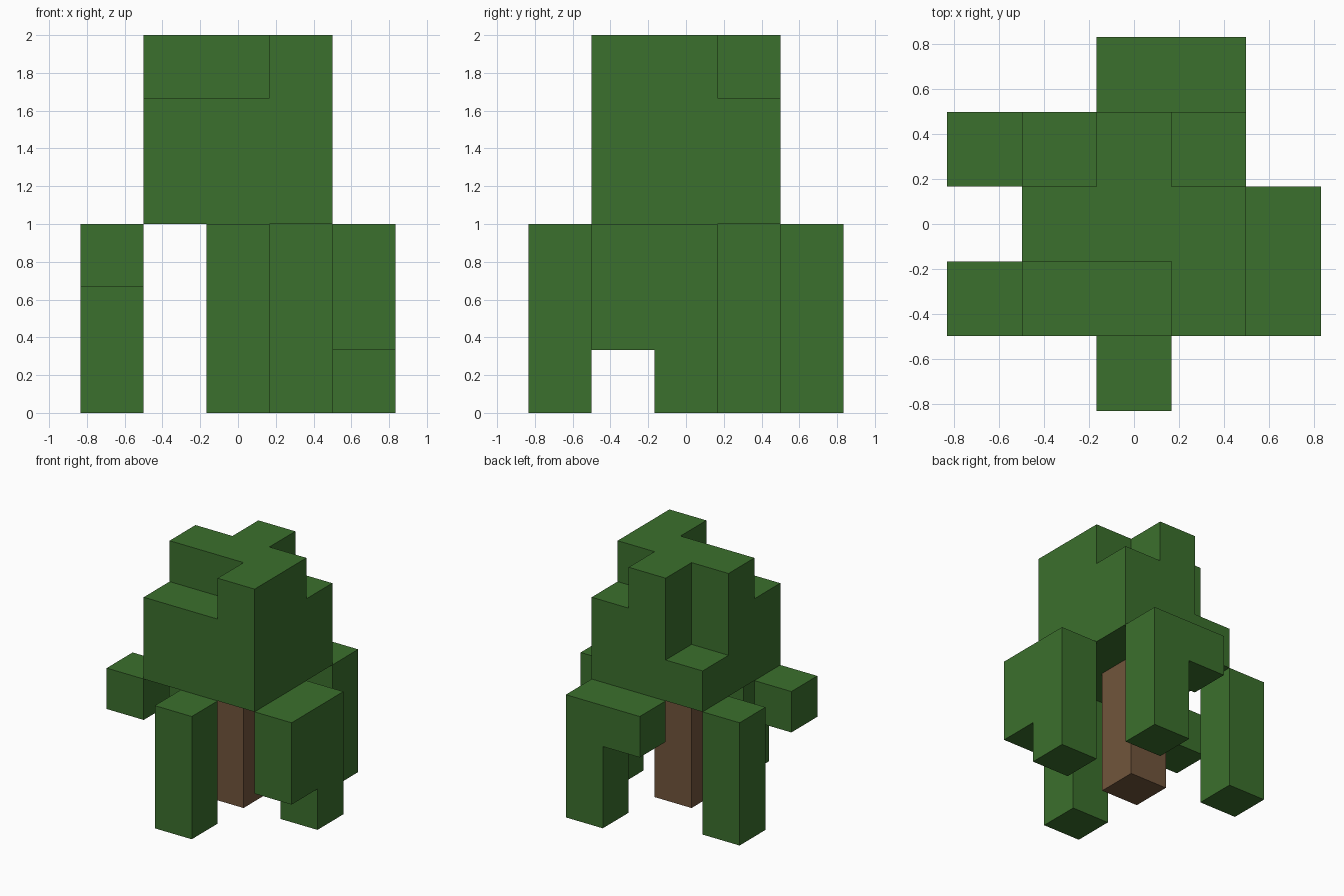
import bpy
import bmesh
from mathutils import Vector

cube = bpy.data.objects.get("Cube")
if cube:
    bpy.data.objects.remove(cube, do_unlink=True)

CELL = 1 / 3


def make_material(name, rgb):
    mat = bpy.data.materials.new(name)
    mat.use_nodes = True
    mat.diffuse_color = (*rgb, 1)
    mat.node_tree.nodes["Principled BSDF"].inputs["Base Color"].default_value = (*rgb, 1)
    return mat


leaf_green = make_material("leaf green", (0.044, 0.160, 0.026))
bark_brown = make_material("bark brown", (0.165, 0.091, 0.045))


def block(x, y, z0, z1):
    """Stack of cells at column (x, y) from level z0 up to z1."""
    return {(x, y, z) for z in range(z0, z1)}


def build(name, cells, mat):
    """Skin a set of cells with its outer faces only, merged into flat panels."""
    bm = bmesh.new()
    for cell in cells:
        for axis in range(3):
            for sign in (-1, 1):
                n = Vector((0, 0, 0))
                n[axis] = sign
                if tuple(int(c + d) for c, d in zip(cell, n)) in cells:
                    continue
                u = Vector((0, 0, 0))
                u[(axis + 1) % 3] = 1
                v = n.cross(u)
                mid = Vector(cell) + Vector((0, 0, 0.5)) + n / 2
                corners = [(u + v) / 2, (v - u) / 2, (-u - v) / 2, (u - v) / 2]
                bm.faces.new([bm.verts.new((mid + c) * CELL) for c in corners])
    bmesh.ops.remove_doubles(bm, verts=bm.verts[:], dist=0.001)
    bmesh.ops.dissolve_limit(bm, angle_limit=0.01, verts=bm.verts[:], edges=bm.edges[:])
    bmesh.ops.recalc_face_normals(bm, faces=bm.faces[:])
    mesh = bpy.data.meshes.new(name)
    bm.to_mesh(mesh)
    bm.free()
    mesh.materials.append(mat)
    obj = bpy.data.objects.new(name, mesh)
    bpy.context.collection.objects.link(obj)
    return obj


# Trunk
build("trunk", block(0, 0, 0, 3), bark_brown)

# Crown: a full block with notched corners
crown = set()
for x in (-1, 0, 1):
    for y in (-1, 0, 1):
        crown |= block(x, y, 3, 6)
crown -= block(-1, -1, 5, 6) | block(0, -1, 5, 6)
crown -= block(1, 1, 5, 6)
crown -= block(-1, 1, 4, 6)
build("crown", crown, leaf_green)

# Hanging foliage around the crown
build("front_foliage", block(0, -2, 0, 3), leaf_green)
build("back_foliage", block(1, 2, 0, 3) | block(0, 2, 2, 3), leaf_green)
build("left_foliage", block(2, 0, 0, 3) | block(2, -1, 1, 3), leaf_green)
build("right_front_foliage", block(-2, -1, 2, 3), leaf_green)
build("right_back_foliage", block(-2, 1, 0, 3), leaf_green)
